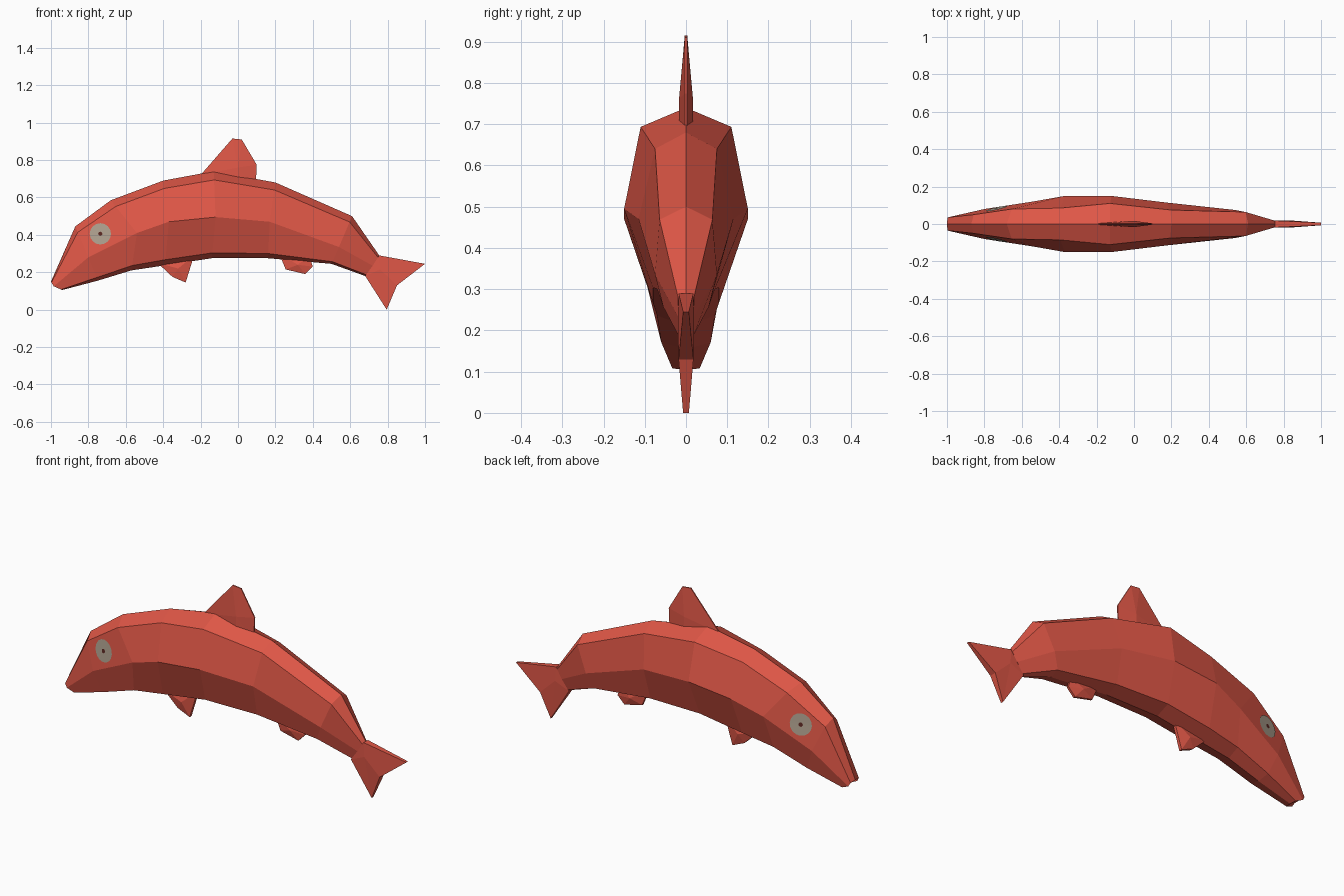
import bpy, bmesh, math
from mathutils import Vector
from mathutils.bvhtree import BVHTree

if "Cube" in bpy.data.objects:
    bpy.data.objects.remove(bpy.data.objects["Cube"])


def material(name, rgb):
    m = bpy.data.materials.new(name)
    m.diffuse_color = (*rgb, 1)
    m.use_nodes = True
    m.node_tree.nodes["Principled BSDF"].inputs["Base Color"].default_value = m.diffuse_color
    return m


RED = material("coral red", (0.74, 0.095, 0.062))
GREY = material("warm grey", (0.42, 0.35, 0.27))
DARK = material("dark red", (0.10, 0.02, 0.015))


def finish(name, bm, mat, recalc=True):
    if recalc:
        bmesh.ops.remove_doubles(bm, verts=bm.verts, dist=0.0005)
        bmesh.ops.recalc_face_normals(bm, faces=bm.faces)
    me = bpy.data.meshes.new(name)
    bm.to_mesh(me)
    me.materials.append(mat)
    ob = bpy.data.objects.new(name, me)
    bpy.context.collection.objects.link(ob)
    return ob


# Body: eight-sided rings lofted from nose to tail
# each: top (x, z), middle (x, z), belly (x, z), half widths (upper, middle, lower)
STATIONS = [
    ((-1.00, 0.15), (-0.985, 0.125), (-0.94, 0.105), (0.035, 0.038, 0.033)),
    ((-0.87, 0.445), (-0.80, 0.28), (-0.75, 0.155), (0.05, 0.08, 0.06)),
    ((-0.68, 0.585), (-0.54, 0.41), (-0.57, 0.21), (0.08, 0.12, 0.07)),
    ((-0.40, 0.69), (-0.37, 0.47), (-0.39, 0.237), (0.085, 0.15, 0.08)),
    ((-0.13, 0.74), (-0.12, 0.495), (-0.14, 0.275), (0.11, 0.15, 0.08)),
    ((0.20, 0.68), (0.17, 0.47), (0.16, 0.275), (0.075, 0.115, 0.07)),
    ((0.61, 0.50), (0.54, 0.335), (0.50, 0.245), (0.064, 0.075, 0.055)),
    ((0.755, 0.29), (0.72, 0.235), (0.68, 0.18), (0.019, 0.02, 0.018)),
]


def ring(top, mid, low, widths):
    t, m, b = (Vector((p[0], 0, p[1])) for p in (top, mid, low))
    side = [t.lerp(m, 0.19), m, b.lerp(m, 0.13)]
    right = [p + Vector((0, w, 0)) for p, w in zip(side, widths)]
    left = [p - Vector((0, w, 0)) for p, w in zip(side, widths)]
    return [t] + right + [b] + left[::-1]


bm = bmesh.new()
rings = [[bm.verts.new(p) for p in ring(*s)] for s in STATIONS]
for a, b in zip(rings, rings[1:]):
    for i in range(8):
        j = (i + 1) % 8
        bm.faces.new((a[i], a[j], b[j], b[i]))
bm.faces.new(rings[0])
bm.faces.new(rings[-1])
bmesh.ops.recalc_face_normals(bm, faces=bm.faces)
tree = BVHTree.FromBMesh(bm)
finish("body", bm, RED)


# Fins: outline points (x, z, half thickness) fanned to a raised centre on each side
def fin(name, centre, outline):
    bm = bmesh.new()
    sides = []
    for s in (1, -1):
        c = bm.verts.new((centre[0], s * centre[2], centre[1]))
        rim = [bm.verts.new((x, s * t, z)) for x, z, t in outline]
        sides.append(rim)
        for i in range(len(rim)):
            bm.faces.new((c, rim[i], rim[(i + 1) % len(rim)]))
    a, b = sides
    for i in range(len(a)):
        j = (i + 1) % len(a)
        bm.faces.new((a[i], a[j], b[j], b[i]))
    finish(name, bm, RED)


fin("tail_fin", (0.76, 0.215, 0.02),
    [(0.755, 0.29, 0.018), (1.0, 0.245, 0.007), (0.85, 0.13, 0.018),
     (0.795, 0.0, 0.007), (0.68, 0.18, 0.018)])
fin("dorsal_fin", (0.0, 0.76, 0.017),
    [(-0.20, 0.72, 0.003), (-0.03, 0.915, 0.003), (0.02, 0.91, 0.003),
     (0.10, 0.775, 0.003), (0.095, 0.66, 0.003), (0.0, 0.66, 0.017)])
fin("pelvic_fin", (-0.32, 0.22, 0.022),
    [(-0.43, 0.25, 0.008), (-0.35, 0.175, 0.008), (-0.28, 0.145, 0.008),
     (-0.235, 0.29, 0.008)])
fin("anal_fin", (0.32, 0.24, 0.02),
    [(0.22, 0.30, 0.006), (0.255, 0.215, 0.006), (0.36, 0.19, 0.006),
     (0.40, 0.23, 0.006), (0.38, 0.29, 0.006)])


# Eyes: thin discs laid on the sides of the head
def disc(name, side, radius, lift, mat):
    def point(r, a):
        x, z = -0.735 + r * math.cos(a), 0.405 + r * math.sin(a)
        hit, normal, _, _ = tree.ray_cast(Vector((x, side, z)), Vector((0, -side, 0)))
        return hit + normal * lift

    bm = bmesh.new()
    n = 16
    c = bm.verts.new(point(0, 0))
    rows = [[bm.verts.new(point(r * radius, 2 * math.pi * i / n)) for i in range(n)]
            for r in (0.35, 0.7, 1)]
    for i in range(n):
        j = (i + 1) % n
        bm.faces.new((c, rows[0][i], rows[0][j]))
        for a, b in zip(rows, rows[1:]):
            bm.faces.new((a[i], b[i], b[j], a[j]))
    if side > 0:
        bmesh.ops.reverse_faces(bm, faces=bm.faces)
    finish(name, bm, mat, recalc=False)


for side, label in ((-1, "front"), (1, "back")):
    disc("eye_" + label, side, 0.057, 0.004, GREY)
    disc("pupil_" + label, side, 0.011, 0.006, DARK)
